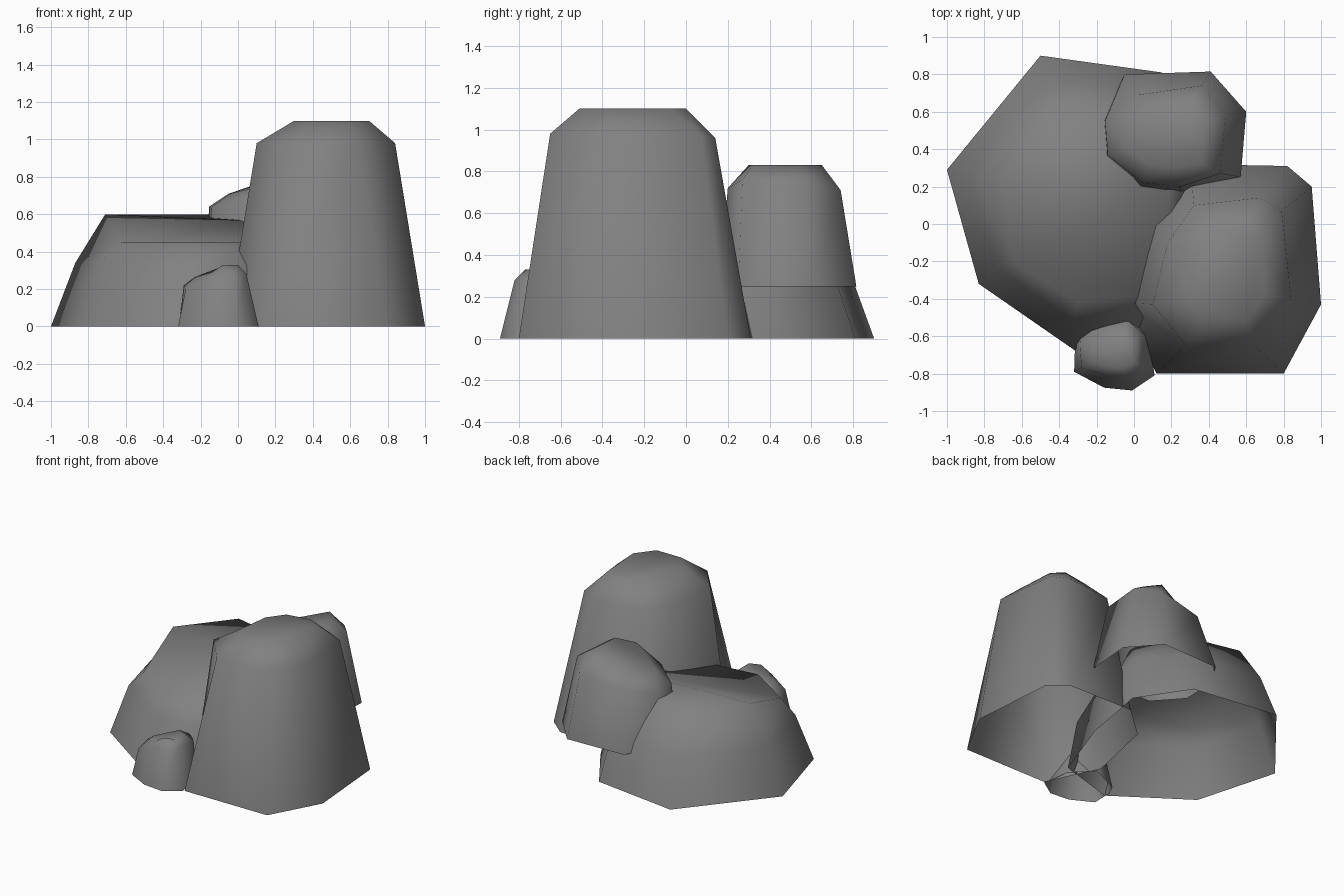
import bpy, bmesh, math

stone = bpy.data.materials.new("grey_stone")
stone.diffuse_color = (0.22, 0.22, 0.22, 1)


def rock(name, base_z, base, shoulder, top, ridge=None):
    """Loft three rings into a boulder with a capped top and an open underside.
    ridge: optional pair of top corners joined by a crease."""
    bm = bmesh.new()
    rings = [[bm.verts.new((x, y, base_z)) for x, y in base]]
    rings += [[bm.verts.new(p) for p in ring] for ring in (shoulder, top)]
    n = len(base)
    for lo, hi in zip(rings, rings[1:]):
        for i in range(n):
            j = (i + 1) % n
            bm.faces.new((lo[i], lo[j], hi[j], hi[i]))
    cap = rings[-1]
    bm.faces.new(cap)
    if ridge:
        bmesh.ops.connect_verts(bm, verts=[cap[i] for i in ridge])
    mesh = bpy.data.meshes.new(name)
    bm.to_mesh(mesh)
    bm.free()
    mesh.materials.append(stone)
    ob = bpy.data.objects.new(name, mesh)
    bpy.context.collection.objects.link(ob)
    bpy.ops.object.select_all(action='DESELECT')
    ob.select_set(True)
    bpy.context.view_layer.objects.active = ob
    bpy.ops.object.shade_smooth_by_angle(angle=math.radians(70))


# Tall boulder on the right
rock("tall_rock", 0,
     [(.12, -.80), (.80, -.80), (1, -.43), (.95, .20),
      (.82, .31), (.30, .32), (.05, .10), (-.06, -.42)],
     [(.28, -.65, .98), (.64, -.65, .98), (.84, -.40, .98), (.79, .07, .97),
      (.67, .14, .96), (.32, .10, .96), (.18, -.10, .97), (.10, -.43, .98)],
     [(.40, -.51, 1.1), (.60, -.51, 1.1), (.70, -.38, 1.1), (.68, -.07, 1.1),
      (.60, 0, 1.1), (.42, -.03, 1.1), (.33, -.15, 1.1), (.30, -.40, 1.1)])

# Wide low boulder on the left: flat at the back, falling towards the front
rock("wide_rock", 0,
     [(-1, .29), (-.83, -.32), (-.31, -.68), (.12, -.55),
      (.30, -.05), (.39, .45), (.15, .81), (-.50, .90)],
     [(-.87, .28, .34), (-.74, -.23, .34), (-.32, -.52, .33), (.10, -.48, .33),
      (.26, 0, .35), (.33, .40, .35), (.12, .70, .33), (-.46, .78, .33)],
     [(-.71, .25, .60), (-.64, -.20, .45), (-.30, -.42, .45), (.06, -.38, .45),
      (.20, 0, .50), (.20, .23, .56), (-.02, .52, .60), (-.42, .61, .60)],
     ridge=(0, 5))

# Middle boulder resting at the back, raised off the ground
rock("back_rock", .25,
     [(-.17, .35), (.0, .16), (.25, .16), (.57, .25),
      (.60, .60), (.41, .815), (-.05, .80), (-.17, .57)],
     [(-.14, .37, .64), (.05, .22, .68), (.25, .20, .72), (.46, .27, .76),
      (.49, .58, .76), (.36, .74, .71), (.02, .69, .67), (-.155, .55, .64)],
     [(-.04, .40, .71), (.08, .32, .74), (.20, .30, .83), (.36, .32, .83),
      (.38, .55, .83), (.30, .65, .83), (.08, .60, .745), (-.05, .53, .71)])

# Small stone at the front
rock("small_rock", 0,
     [(-.32, -.79), (-.16, -.875), (-.01, -.89), (.11, -.81),
      (.08, -.60), (-.06, -.46), (-.28, -.56), (-.315, -.64)],
     [(-.28, -.77, .20), (-.14, -.81, .26), (-.02, -.82, .28), (.045, -.77, .28),
      (.04, -.58, .27), (-.04, -.51, .27), (-.22, -.57, .23), (-.29, -.65, .22)],
     [(-.22, -.73, .265), (-.14, -.76, .29), (-.08, -.77, .33), (0, -.74, .33),
      (0, -.63, .33), (-.06, -.60, .33), (-.15, -.62, .28), (-.23, -.66, .265)])
